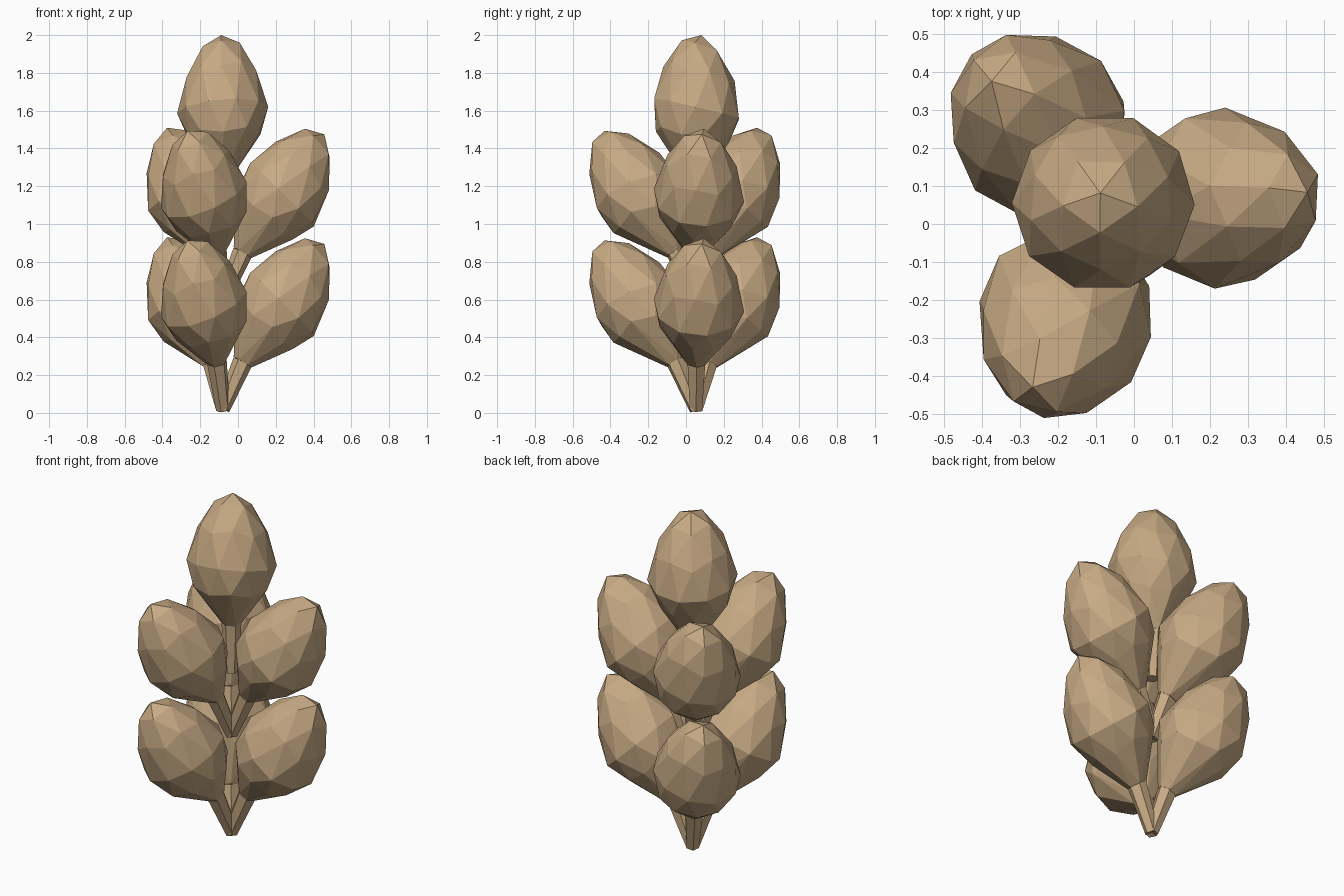
import bpy, bmesh, math
from mathutils import Vector, Matrix

if "Cube" in bpy.data.objects:
    bpy.data.objects.remove(bpy.data.objects["Cube"])

tan = bpy.data.materials.new("dry tan")
tan.diffuse_color = (0.57, 0.40, 0.23, 1)
tan.use_nodes = True
tan.node_tree.nodes["Principled BSDF"].inputs["Base Color"].default_value = tan.diffuse_color

AXIS = Vector((-0.08, 0.053, 0))      # line the stems start from
HUB = Vector((-0.067, 0.026, 0))      # middle of the ring of kernels


def finish(bm, name):
    bmesh.ops.recalc_face_normals(bm, faces=bm.faces[:])
    me = bpy.data.meshes.new(name)
    bm.to_mesh(me)
    bm.free()
    me.materials.append(tan)
    ob = bpy.data.objects.new(name, me)
    bpy.context.collection.objects.link(ob)
    return ob


def facing(d):
    return d.to_track_quat('Z', 'Y').to_matrix().to_4x4()


def kernel(name, base, centre, inward, spin):
    """Faceted egg drawn down in a funnel to a six-sided stem."""
    d = (centre - base - inward).normalized()
    neck = centre - d * 0.35 + inward * 0.8
    # egg-shaped husk with a blunt tip
    bm = bmesh.new()
    bmesh.ops.create_icosphere(bm, subdivisions=2, radius=1,
                               matrix=Matrix.Rotation(0.16, 4, 'X'))
    top = max(v.co.z for v in bm.verts)
    for v in bm.verts:
        z = v.co.z / top
        taper = 1 - 0.22 * z if z > 0 else 1 - 0.32 * z * z
        v.co = (v.co.x * 0.243 * taper, v.co.y * 0.243 * taper,
                z * (0.40 if z > 0 else 0.28))
    bm.transform(Matrix.Translation(centre) @ facing(d) @ Matrix.Rotation(spin, 4, 'Z'))
    # funnel: stretch the husk's hull down to the neck ring
    bmesh.ops.create_circle(bm, segments=6, radius=0.055,
                            matrix=Matrix.Translation(neck) @ facing(d))
    hull = bmesh.ops.convex_hull(bm, input=bm.verts[:])
    inner = {g for g in hull["geom_interior"] if isinstance(g, bmesh.types.BMVert)}
    bmesh.ops.delete(bm, geom=list(inner), context='VERTS')
    finish(bm, name + "_husk")
    # stem
    s = neck - base
    bm = bmesh.new()
    bmesh.ops.create_cone(bm, cap_ends=True, segments=6, radius1=0.038, radius2=0.054,
                          depth=s.length + 0.01,
                          matrix=Matrix.Translation((base + neck) / 2) @ facing(s))
    finish(bm, name + "_stem")


# two whorls of three leaning kernels
for level, z in enumerate((0.023, 0.603)):
    for k in range(3):
        a = math.radians(8 + 120 * k)
        out = Vector((math.cos(a), math.sin(a), 0))
        kernel(f"kernel_{level}_{k}", AXIS + Vector((0, 0, z)),
               HUB + out * 0.295 + Vector((0, 0, z + 0.545)), out * -0.025, a)

# upright kernel at the tip
kernel("top_kernel", AXIS + Vector((0, 0, 0.97)), AXIS + Vector((0, 0, 1.60)),
       Vector(), 0.3)
